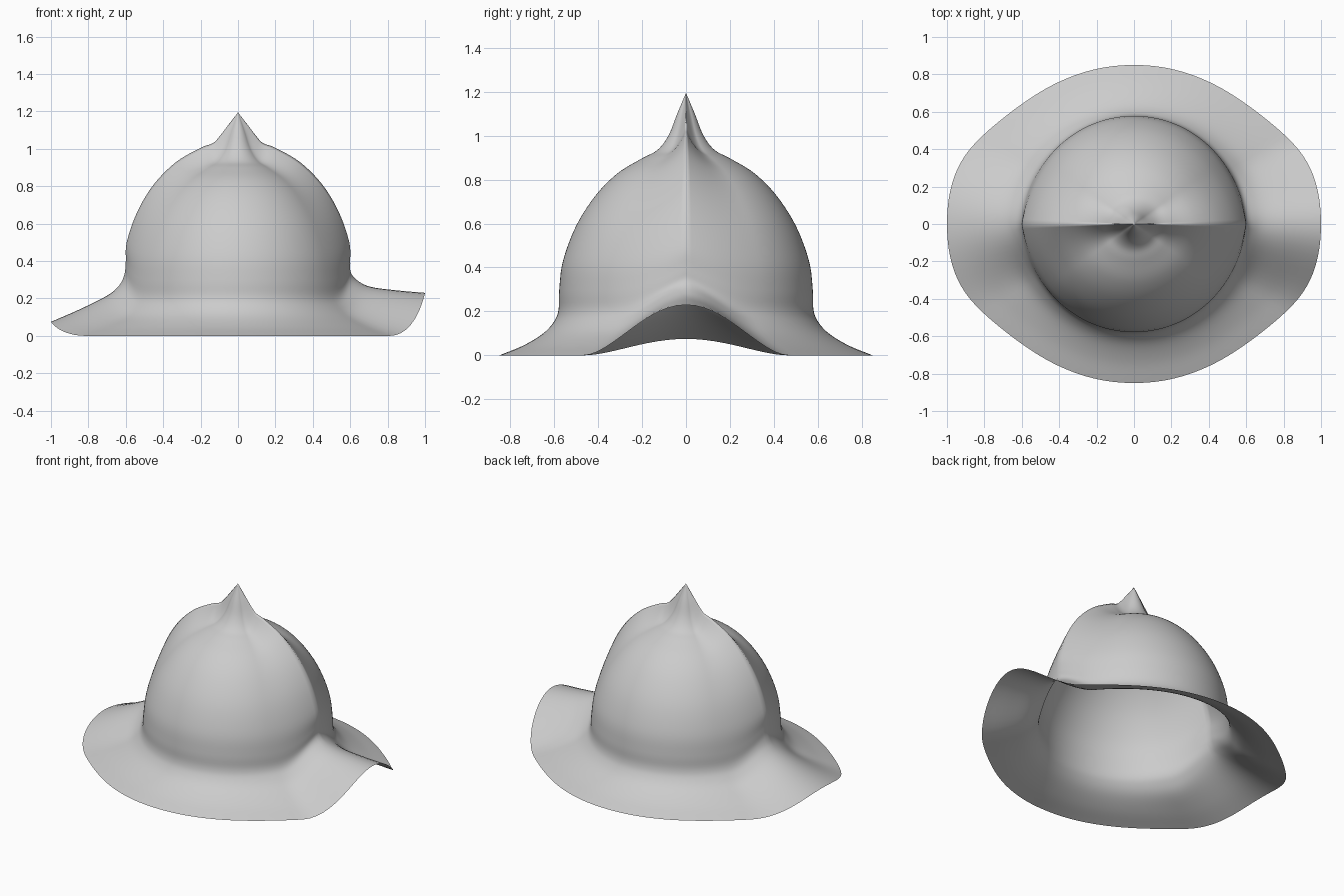
import bpy, bmesh, math
from mathutils import Vector

if "Cube" in bpy.data.objects:
    bpy.data.objects.remove(bpy.data.objects["Cube"])

# Profiles (radius, height) from the tip to the rim: front/back, right and left
SIDE = [(0, 1.195), (.04, 1.10), (.08, 1.0), (.13, .935), (.20, .897), (.31, .83), (.41, .73),
        (.50, .59), (.56, .43), (.577, .30), (.58, .21), (.60, .155), (.65, .10), (.74, .045), (.85, 0)]
CREST = [(0, 1.195), (.05, 1.13), (.10, 1.065), (.135, 1.03), (.20, 1.005), (.33, .93), (.45, .81),
         (.54, .66), (.595, .50), (.60, .40)]
RIGHT = CREST + [(.603, .34), (.64, .295), (.71, .262), (.85, .243), (1, .23)]
LEFT = CREST + [(.607, .33), (.635, .27), (.70, .215), (.85, .14), (1, .075)]
STEPS, SEGS = 5, 144


def smooth_curve(points):
    """Catmull-Rom samples through the profile points."""
    p = [Vector(q) for q in points]
    p = [p[0] * 2 - p[1]] + p + [p[-1] * 2 - p[-2]]
    out = []
    for i in range(1, len(p) - 2):
        a, b, c, d = p[i - 1:i + 3]
        for k in range(STEPS):
            t = k / STEPS
            out.append(.5 * (2 * b + (c - a) * t + (2 * a - 5 * b + 4 * c - d) * t * t
                             + (3 * b - a - 3 * c + d) * t ** 3))
    return out + [p[-2]]


side, right, left = map(smooth_curve, (SIDE, RIGHT, LEFT))


def weights(angle, i):
    """Blend from front profile to crest profile: narrow on the crown, wide on the brim."""
    a = math.degrees(angle)
    crown = max(0, 1 - a / 36) ** 2
    brim_r = 1 / (1 + (a / 33) ** 4) - .018 * a / 90
    brim_z = math.cos(math.radians(90 * min(1, a / 30))) ** 2
    s = min(1, max(0, (i / STEPS - 8) / 4))
    s = s * s * (3 - 2 * s)
    return crown + (brim_r - crown) * s, crown + (brim_z - crown) * s


# Helmet shell: one open sheet with a pointed tip, side ridges and an upswept brim
bm = bmesh.new()
tip = bm.verts.new((0, 0, side[0].y))
previous = None
for i in range(1, len(side)):
    ring = []
    for j in range(SEGS):
        th = 2 * math.pi * j / SEGS
        c, s = math.cos(th), math.sin(th)
        crest = right if c >= 0 else left
        wr, wz = weights(math.atan2(abs(s), abs(c)), i)
        r = side[i].x + (crest[i].x - side[i].x) * wr
        z = side[i].y + (crest[i].y - side[i].y) * wz
        ring.append(bm.verts.new((r * c, r * s, max(0, z))))
    for j in range(SEGS):
        k = (j + 1) % SEGS
        if previous:
            bm.faces.new((previous[j], ring[j], ring[k], previous[k]))
        else:
            bm.faces.new((tip, ring[j], ring[k]))
    previous = ring
for f in bm.faces:
    f.smooth = True
mesh = bpy.data.meshes.new("helmet_shell")
bm.to_mesh(mesh)
bm.free()
bpy.context.collection.objects.link(bpy.data.objects.new("helmet_shell", mesh))
